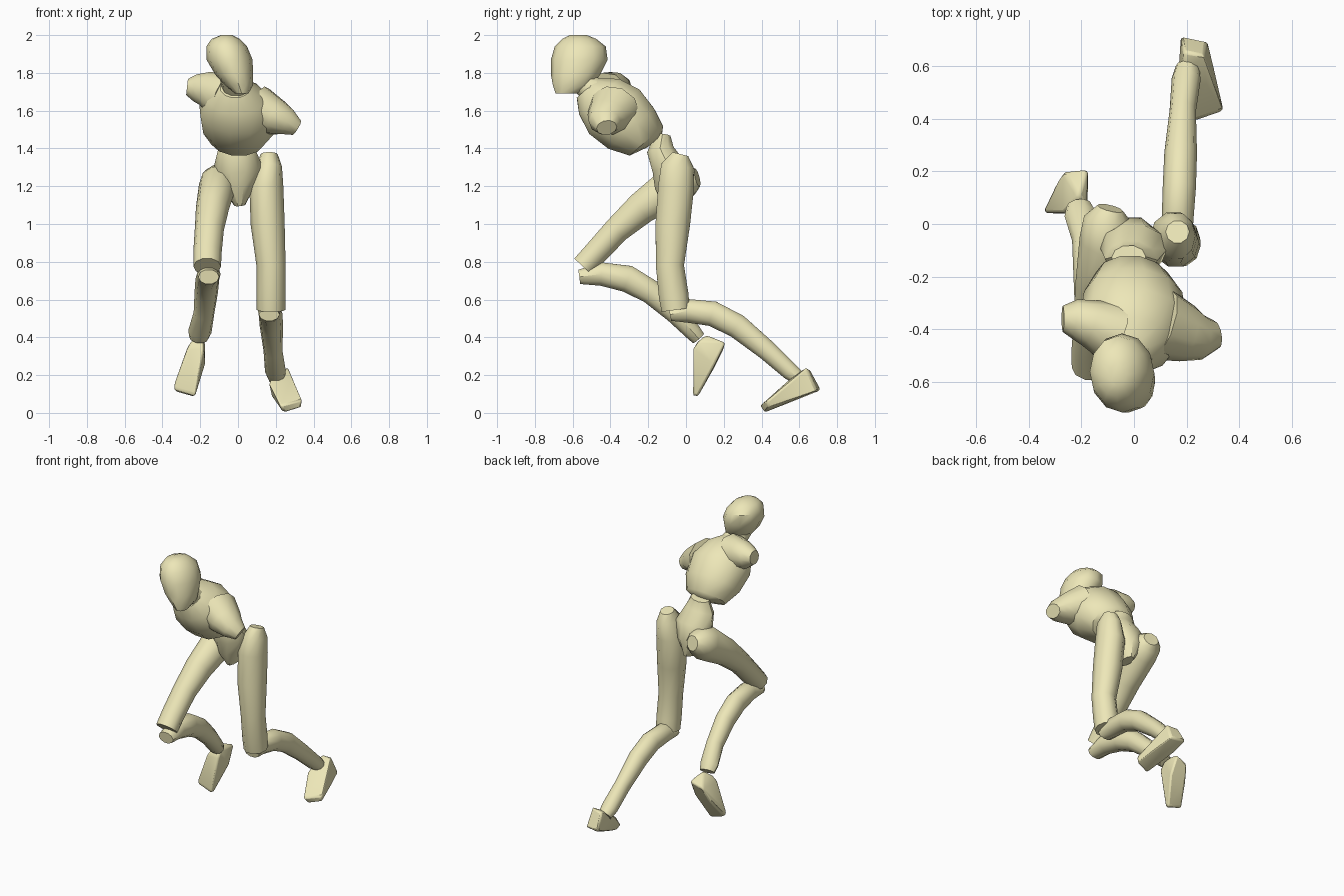
import bpy, bmesh, math
from mathutils import Vector

skin = bpy.data.materials.new("pale_yellow")
skin.diffuse_color = (0.85, 0.80, 0.48, 1)


def finish(name, bm):
    bmesh.ops.recalc_face_normals(bm, faces=bm.faces[:])
    me = bpy.data.meshes.new(name)
    bm.to_mesh(me)
    bm.free()
    me.materials.append(skin)
    ob = bpy.data.objects.new(name, me)
    bpy.context.collection.objects.link(ob)
    return ob


def loft(name, rings, side=(1, 0, 0), n=10, axis=None):
    """Skin elliptical rings (x, y, z, half width, half depth) along their path."""
    bm = bmesh.new()
    pts = [Vector(r[:3]) for r in rings]
    loops = []
    for i, (x, y, z, w, d) in enumerate(rings):
        t = Vector(axis) if axis else pts[min(i + 1, len(pts) - 1)] - pts[max(i - 1, 0)]
        t.normalize()
        u = Vector(side)
        u = (u - t * u.dot(t)).normalized()
        v = t.cross(u)
        loops.append([bm.verts.new(pts[i] + u * w * math.cos(a) + v * d * math.sin(a))
                      for a in (2 * math.pi * k / n for k in range(n))])
    for a, b in zip(loops, loops[1:]):
        for k in range(n):
            j = (k + 1) % n
            bm.faces.new((a[k], a[j], b[j], b[k]))
    bm.faces.new(loops[0])
    bm.faces.new(loops[-1])
    return finish(name, bm)


def hull(name, pts):
    """Wedge-shaped solid with slightly rounded edges."""
    bm = bmesh.new()
    for p in pts:
        bm.verts.new(p)
    bmesh.ops.convex_hull(bm, input=bm.verts[:])
    ob = finish(name, bm)
    bev = ob.modifiers.new("soft_edges", 'BEVEL')
    bev.width = 0.012
    bev.segments = 2
    return ob


# head, tilted sideways, and neck
loft("head", [(0.02, -0.635, 1.69, 0.035, 0.055), (0.005, -0.60, 1.735, 0.075, 0.105),
              (-0.02, -0.585, 1.79, 0.10, 0.13), (-0.045, -0.565, 1.87, 0.122, 0.15),
              (-0.06, -0.56, 1.94, 0.108, 0.135), (-0.065, -0.565, 1.98, 0.075, 0.09),
              (-0.06, -0.57, 2.0, 0.03, 0.045)], axis=(0, 0, 1), n=12)
loft("neck", [(0, -0.42, 1.67, 0.085, 0.085), (-0.01, -0.52, 1.725, 0.075, 0.07),
              (-0.03, -0.58, 1.79, 0.07, 0.065)])

# rib cage leaning forward, with arm stubs
loft("torso", [(-0.01, -0.165, 1.44, 0.07, 0.05), (-0.005, -0.21, 1.44, 0.145, 0.12),
               (0, -0.29, 1.505, 0.195, 0.165), (0, -0.38, 1.595, 0.21, 0.182),
               (-0.01, -0.46, 1.675, 0.16, 0.145), (-0.015, -0.52, 1.72, 0.08, 0.08)],
     side=(0.96, -0.08, -0.25), n=12, axis=(0, -0.66, 0.75))
loft("left_shoulder", [(0.10, -0.38, 1.61, 0.14, 0.13), (0.20, -0.415, 1.565, 0.11, 0.10),
                       (0.26, -0.43, 1.54, 0.085, 0.075), (0.31, -0.42, 1.51, 0.055, 0.045)],
     side=(0, 1, 0))
loft("right_shoulder", [(-0.08, -0.41, 1.68, 0.12, 0.13), (-0.17, -0.375, 1.715, 0.09, 0.095),
                        (-0.225, -0.36, 1.72, 0.075, 0.075), (-0.27, -0.36, 1.725, 0.05, 0.045)],
     side=(0, 1, 0))

# waist and wedge-shaped pelvis
loft("pelvis", [(-0.02, -0.125, 1.47, 0.065, 0.045), (-0.01, -0.135, 1.39, 0.10, 0.075),
                (0, -0.09, 1.30, 0.13, 0.095), (0, -0.07, 1.20, 0.09, 0.10),
                (0.01, -0.06, 1.10, 0.03, 0.06)])

# planted leg
loft("left_thigh", [(0.165, -0.03, 1.37, 0.045, 0.045), (0.165, -0.045, 1.31, 0.068, 0.09),
                    (0.15, -0.052, 1.20, 0.09, 0.10), (0.157, -0.07, 1.0, 0.09, 0.096),
                    (0.175, -0.085, 0.78, 0.077, 0.078), (0.175, -0.065, 0.62, 0.077, 0.083),
                    (0.175, -0.055, 0.545, 0.076, 0.078)])
loft("left_shin", [(0.165, -0.085, 0.52, 0.055, 0.035), (0.165, 0.01, 0.54, 0.06, 0.066),
                   (0.172, 0.14, 0.525, 0.063, 0.07), (0.177, 0.27, 0.46, 0.062, 0.067),
                   (0.185, 0.43, 0.33, 0.05, 0.056), (0.198, 0.55, 0.22, 0.055, 0.048),
                   (0.203, 0.595, 0.185, 0.045, 0.04)])
hull("left_foot", [(0.178, 0.715, 0.12), (0.277, 0.695, 0.12), (0.19, 0.655, 0.23),
                   (0.265, 0.64, 0.24), (0.19, 0.59, 0.21), (0.165, 0.52, 0.15),
                   (0.275, 0.53, 0.16), (0.34, 0.43, 0.065), (0.335, 0.435, 0.03),
                   (0.225, 0.39, 0.035), (0.24, 0.415, 0.0), (0.18, 0.60, 0.085),
                   (0.30, 0.60, 0.085)])

# raised leg
loft("right_thigh", [(-0.09, 0.06, 1.245, 0.05, 0.05), (-0.10, 0.02, 1.235, 0.09, 0.085),
                     (-0.107, -0.06, 1.205, 0.10, 0.115), (-0.135, -0.235, 1.085, 0.088, 0.09),
                     (-0.152, -0.365, 0.97, 0.077, 0.073), (-0.162, -0.48, 0.845, 0.075, 0.068),
                     (-0.163, -0.545, 0.775, 0.073, 0.066)])
loft("right_shin", [(-0.155, -0.565, 0.72, 0.055, 0.04), (-0.155, -0.45, 0.735, 0.063, 0.065),
                    (-0.162, -0.31, 0.71, 0.063, 0.075), (-0.168, -0.185, 0.64, 0.062, 0.067),
                    (-0.18, -0.06, 0.53, 0.055, 0.057), (-0.202, 0.035, 0.43, 0.062, 0.047),
                    (-0.208, 0.065, 0.395, 0.05, 0.04)])
hull("right_foot", [(-0.25, 0.06, 0.375), (-0.18, 0.07, 0.38), (-0.21, 0.108, 0.415),
                    (-0.27, 0.20, 0.34), (-0.175, 0.21, 0.375), (-0.29, 0.15, 0.24),
                    (-0.172, 0.155, 0.26), (-0.27, 0.04, 0.335), (-0.18, 0.04, 0.34),
                    (-0.345, 0.042, 0.13), (-0.335, 0.06, 0.115), (-0.228, 0.038, 0.09),
                    (-0.228, 0.062, 0.085)])

# smooth shading with sharp creases kept
for ob in bpy.context.collection.objects:
    ob.select_set(True)
    bpy.context.view_layer.objects.active = ob
bpy.ops.object.shade_smooth_by_angle(angle=math.radians(40))
